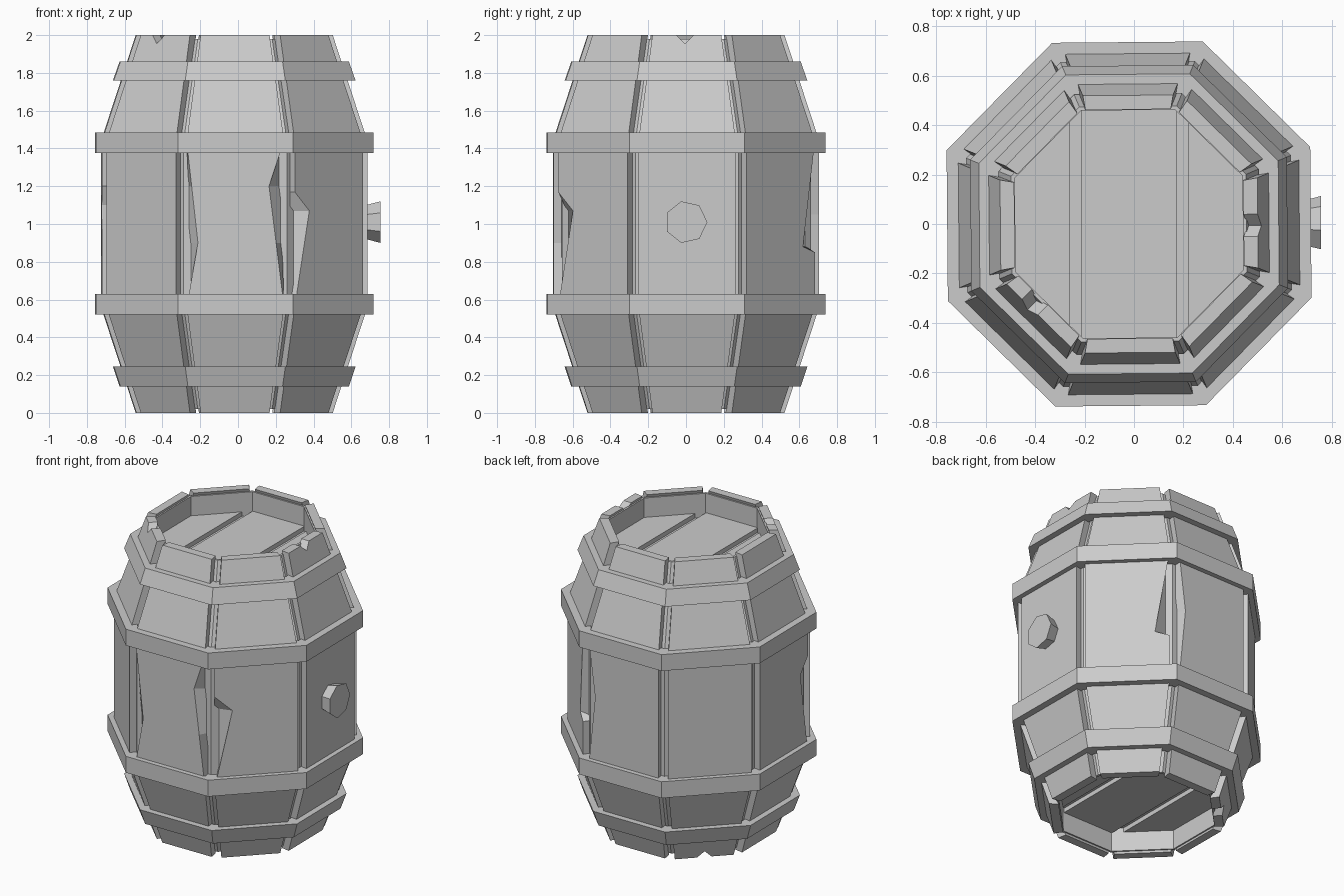
import bpy, bmesh
from math import sin, cos, tan, pi, radians
from mathutils import Matrix

if "Cube" in bpy.data.objects:
    bpy.data.objects.remove(bpy.data.objects["Cube"])

CX = -0.02                 # the bung sticks out, so the barrel sits slightly left
TURN = radians(0.5)
T8 = tan(pi / 8)


def make(name, rings, closed=False):
    """Loft equal-length rings of points; cap the ends or close into a torus."""
    bm = bmesh.new()
    vs = [[bm.verts.new(p) for p in r] for r in rings]
    n = len(vs[0])
    pairs = list(zip(vs, vs[1:])) + ([(vs[-1], vs[0])] if closed else [])
    for a, b in pairs:
        for j in range(n):
            k = (j + 1) % n
            bm.faces.new((a[j], a[k], b[k], b[j]))
    if not closed:
        bm.faces.new(vs[0])
        bm.faces.new(vs[-1])
    bmesh.ops.recalc_face_normals(bm, faces=bm.faces)
    me = bpy.data.meshes.new(name)
    bm.to_mesh(me)
    bm.free()
    ob = bpy.data.objects.new(name, me)
    bpy.context.collection.objects.link(ob)
    return ob


def octagon(a, z):
    """Octagon with apothem a at height z."""
    r = a / cos(pi / 8)
    return [(CX + r * cos(TURN + pi / 8 + j * pi / 4),
             r * sin(TURN + pi / 8 + j * pi / 4), z) for j in range(8)]


# Inner body, seen in the gaps between staves, with recessed ends
make("inner_body", [octagon(a, z) for a, z in (
    (.46, .18), (.46, .02), (.475, .02), (.66, .57),
    (.66, 1.44), (.475, 1.98), (.46, 1.98), (.46, 1.82))])

# Staves; chips are (edge side, height, depth, height where a sharp chip stops)
chips = {6: [(1, 1.2, .08, None), (-1, .9, .06, None)],
         7: [(-1, 1.07, .11, 1.17)],
         4: [(1, 1.1, .08, 1.2)],
         1: [(1, .88, .09, .85)],
         2: [(-1, 1.05, .05, None)]}


def apothem(z):
    d = min(z, 2 - z)
    return .52 + .183 * min(d / .56, 1)


staves = []
for i in range(8):
    ang = TURN + i * pi / 4
    cuts = chips.get(i, [])
    zs = {0, .56, 1.44, 2} | {c[1] for c in cuts} | {c[3] for c in cuts if c[3]}
    rings = []
    for z in sorted(zs):
        a = apothem(z)
        w = a * T8 - .033
        d = {-1: 0, 1: 0}
        for side, cz, depth, stop in cuts:
            if z == cz:
                d[side] = depth
            elif stop is None or z != stop:
                # keep the edge straight-line tapered at other chips' rings
                end = 1.44 if z > cz else .56
                if stop and (stop - cz) * (z - cz) > 0:
                    end = stop
                d[side] = depth * max(0, 1 - abs(z - cz) / abs(end - cz))
        section = [(a, -w + d[-1]), (a, w - d[1]), (a - .057, w - .01), (a - .057, -w + .01)]
        rings.append([(CX + r * cos(ang) - t * sin(ang),
                       r * sin(ang) + t * cos(ang), z) for r, t in section])
    staves.append(make(f"stave_{i}", rings))

# V-shaped notches in the stave ends
for i, z, t in ((0, 2, -.01), (5, 2, -.05), (3, 0, 0)):
    ang = TURN + i * pi / 4
    s = .032
    cutter = make(f"notch_cutter_{i}", [[(x, -s, -s), (x, s, -s), (x, s, s), (x, -s, s)]
                                        for x in (.4, .6)])
    cutter.data.transform(Matrix.Translation((CX, 0, z)) @ Matrix.Rotation(ang, 4, 'Z')
                          @ Matrix.Translation((0, t, 0)) @ Matrix.Rotation(pi / 4, 4, 'X'))
    cutter.hide_render = True
    cutter.hide_set(True)
    m = staves[i].modifiers.new("notch", 'BOOLEAN')
    m.operation, m.solver, m.object = 'DIFFERENCE', 'EXACT', cutter

# Hoops: (bottom height, top height, bottom apothem, top apothem)
for name, z0, z1, a0, a1 in (("lower_end_hoop", .14, .245, .605, .64),
                             ("lower_belly_hoop", .52, .63, .735, .735),
                             ("upper_belly_hoop", 1.375, 1.485, .735, .735),
                             ("upper_end_hoop", 1.76, 1.86, .64, .605)):
    make(name, [octagon(a0, z0), octagon(a1, z1), octagon(a1 - .08, z1),
                octagon(a0 - .08, z0)], closed=True)

# Three lid planks at each end
for end, z0, z1 in (("bottom", .15, .19), ("top", 1.81, 1.85)):
    h, k = .463, .463 * T8
    for name, pts in (("middle", [(-k, -h), (k, -h), (k, h), (-k, h)]),
                      ("right", [(.24, -.414), (h, -k), (h, k), (.24, .414)]),
                      ("left", [(-.24, -.414), (-h, -k), (-h, k), (-.24, .414)])):
        make(f"{end}_lid_{name}", [[(CX + x, y, z) for x, y in pts] for z in (z0, z1)])

# Seven-sided bung on the right
make("bung", [[(x, r * cos(j * 2 * pi / 7), 1.01 + r * sin(j * 2 * pi / 7))
               for j in range(7)] for x, r in ((.65, .085), (.755, .113))])
